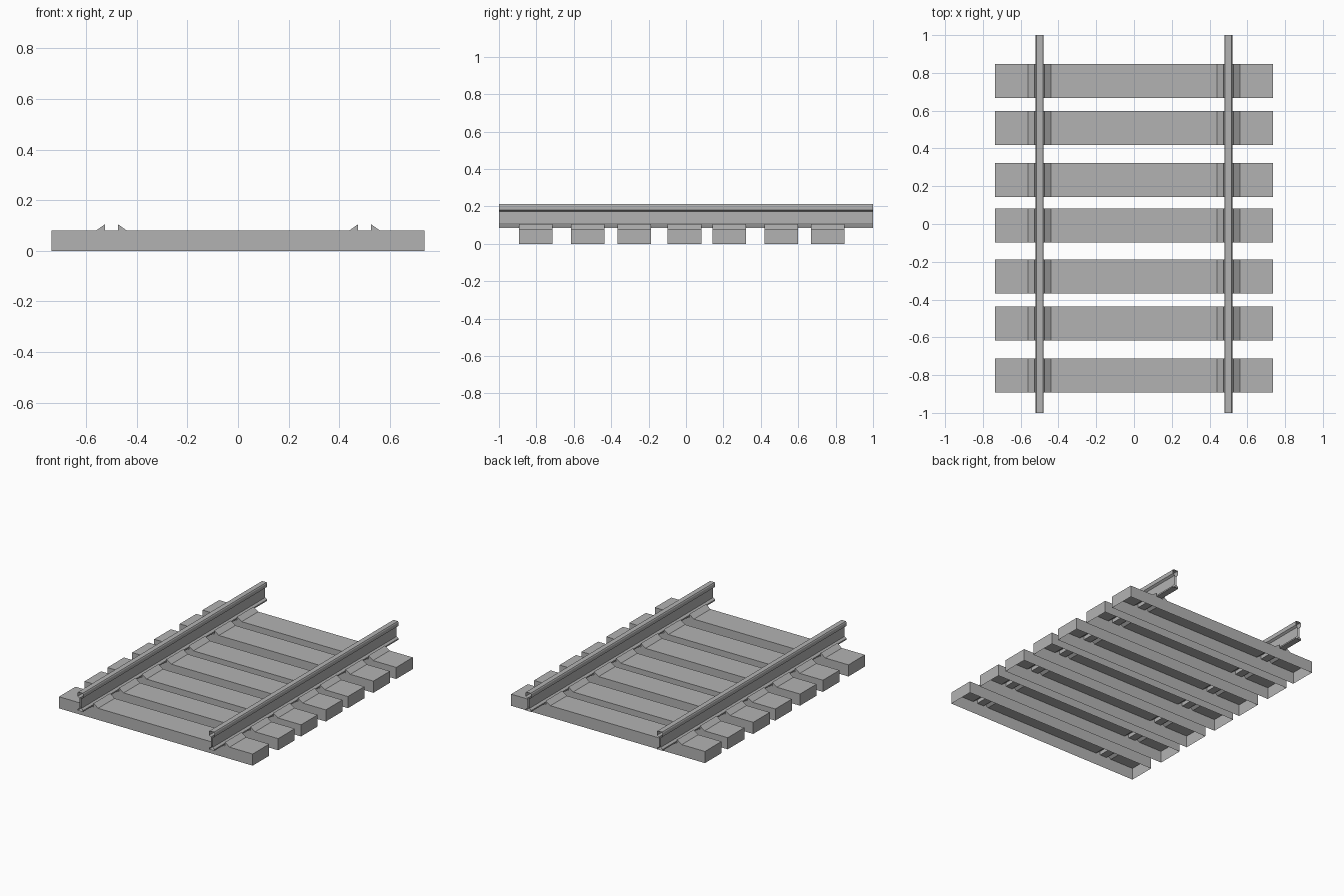
import bpy
import bmesh

cube = bpy.data.objects.get("Cube")
if cube:
    bpy.data.objects.remove(cube, do_unlink=True)

grey = bpy.data.materials.new("plain grey")
grey.use_nodes = True
colour = (0.45, 0.45, 0.45, 1)
grey.diffuse_color = colour
grey.node_tree.nodes["Principled BSDF"].inputs["Base Color"].default_value = colour


def extrude_profile(name, profile, y0, y1, caps, skip=()):
    """Sweep a closed XZ profile along y; skip leaves out chosen side walls."""
    bm = bmesh.new()
    front = [bm.verts.new((x, y0, z)) for x, z in profile]
    back = [bm.verts.new((x, y1, z)) for x, z in profile]
    n = len(profile)
    for i in range(n):
        j = (i + 1) % n
        if i not in skip:
            bm.faces.new((front[i], front[j], back[j], back[i]))
    if caps:
        bm.faces.new(front[::-1])
        bm.faces.new(back)
    bmesh.ops.recalc_face_normals(bm, faces=bm.faces)
    mesh = bpy.data.meshes.new(name)
    bm.to_mesh(mesh)
    bm.free()
    mesh.materials.append(grey)
    obj = bpy.data.objects.new(name, mesh)
    bpy.context.collection.objects.link(obj)
    return obj


# Sleepers: open underneath, with a pair of ramps gripping each rail
HALF, TOP, RAIL_X = 0.737, 0.08, 0.5
bumps = [(-0.061, TOP), (-0.026, 0.105), (-0.026, TOP),
         (0.026, TOP), (0.026, 0.105), (0.061, TOP)]
outline = [(-HALF, 0), (-HALF, TOP)]
for side in (-RAIL_X, RAIL_X):
    outline += [(side + x, z) for x, z in bumps]
outline += [(HALF, TOP), (HALF, 0)]
for k, y in enumerate((-0.803, -0.526, -0.277, -0.008, 0.232, 0.509, 0.757)):
    extrude_profile(f"sleeper_{k + 1}", outline, y - 0.09, y + 0.09,
                    True, skip=(len(outline) - 1,))

# Rails: I-shaped section with a bevelled head, open at both ends
half_rail = [(0.021, 0.085), (0.021, 0.094), (0.007, 0.105), (0.007, 0.172),
             (0.021, 0.181), (0.021, 0.205), (0.017, 0.212)]
section = half_rail + [(-x, z) for x, z in reversed(half_rail)]
for name, side in (("left_rail", RAIL_X), ("right_rail", -RAIL_X)):
    extrude_profile(name, [(side + x, z) for x, z in section], -1, 1, False)
